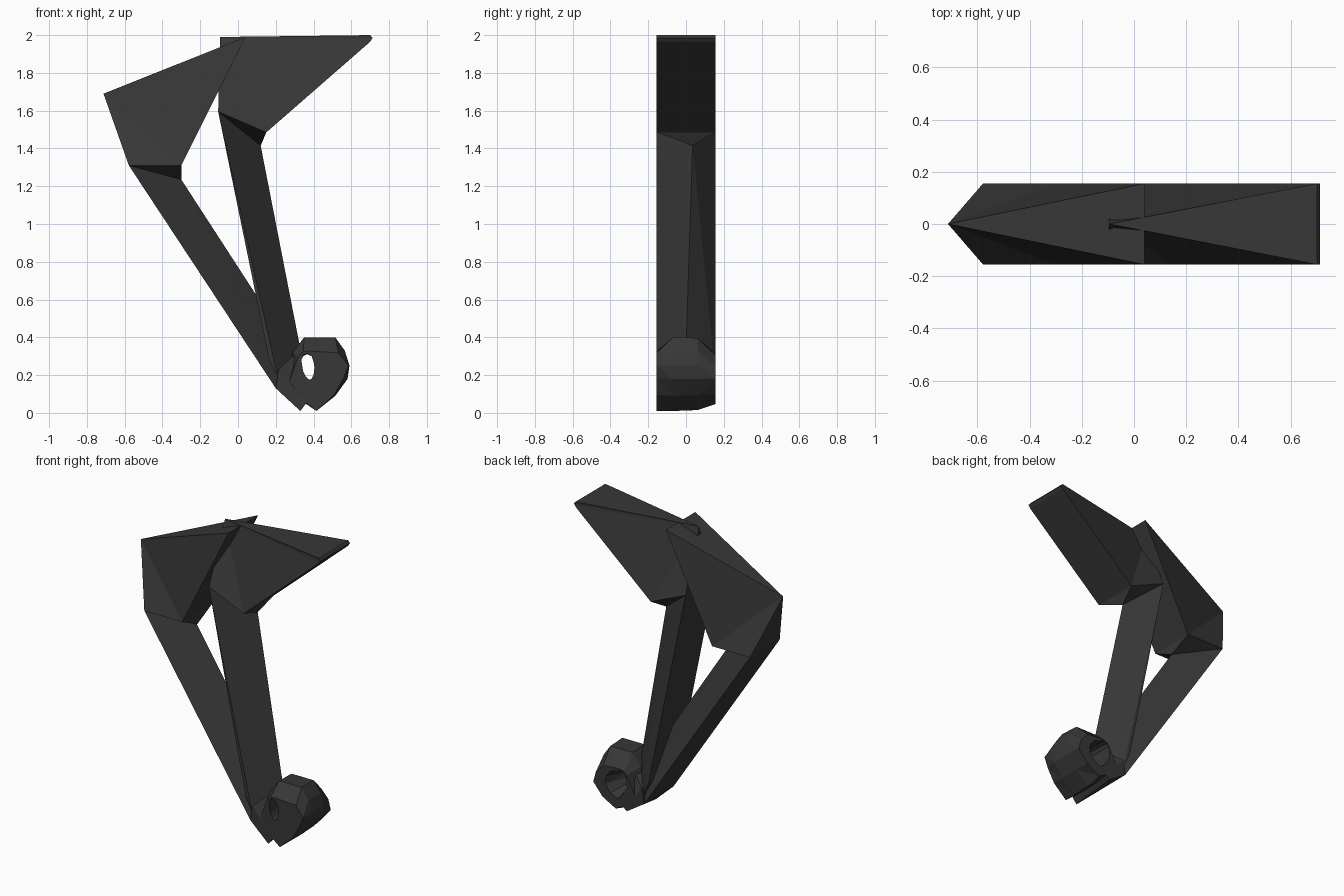
import bpy, bmesh

if "Cube" in bpy.data.objects:
    bpy.data.objects.remove(bpy.data.objects["Cube"])

W = 0.155  # half depth

dark = bpy.data.materials.new("dark charcoal")
dark.diffuse_color = (0.038, 0.038, 0.038, 1)
dark.use_nodes = True
dark.node_tree.nodes["Principled BSDF"].inputs["Base Color"].default_value = dark.diffuse_color


def finish(name, bm):
    bmesh.ops.recalc_face_normals(bm, faces=bm.faces)
    mesh = bpy.data.meshes.new(name)
    bm.to_mesh(mesh)
    bm.free()
    mesh.materials.append(dark)
    obj = bpy.data.objects.new(name, mesh)
    bpy.context.collection.objects.link(obj)


def faceted(name, wide, ridge):
    """Convex solid from (x, z) corners spanning the full depth and single (x, y, z) points."""
    bm = bmesh.new()
    for x, z in wide:
        for y in (-W, W):
            bm.verts.new((x, y, z))
    for p in ridge:
        bm.verts.new(p)
    res = bmesh.ops.convex_hull(bm, input=bm.verts)
    junk = [g for g in res["geom_interior"] if isinstance(g, bmesh.types.BMVert)]
    bmesh.ops.delete(bm, geom=junk, context="VERTS")
    finish(name, bm)


def blade(name, apex, chain):
    """Full-depth strip along the (x, z) chain, its sides fanned in to one apex."""
    bm = bmesh.new()
    a = bm.verts.new(apex)
    pairs = [[bm.verts.new((x, y, z)) for y in (-W, W)] for x, z in chain]
    for (p, q), (r, s) in zip(pairs, pairs[1:]):
        bm.faces.new((p, q, s, r))
        bm.faces.new((a, p, r))
        bm.faces.new((a, s, q))
    for p, q in (pairs[0], pairs[-1]):
        bm.faces.new((a, p, q))
    finish(name, bm)


# Left blade with pointed outer corner, its neck and its arm
blade("left_blade", (-0.712, 0, 1.69), [(0.04, 1.99), (-0.30, 1.31), (-0.578, 1.31)])
faceted("left_neck", [(-0.578, 1.31), (-0.30, 1.31)], [(-0.30, 0, 1.235)])
faceted("left_arm", [(-0.578, 1.31), (0.20, 0.13)], [(-0.30, 0, 1.235), (0.30, 0, 0.31)])

# Right blade with blunt tip, its neck and its arm
blade("right_blade", (-0.095, 0, 1.99),
      [(0.70, 2.0), (0.712, 1.985), (0.70, 1.965), (0.15, 1.485), (-0.105, 1.595)])
faceted("right_neck", [(-0.105, 1.595), (0.15, 1.485)], [(0.12, 0.035, 1.415)])
faceted("right_arm", [(-0.105, 1.595), (0.165, 0.28), (0.21, 0.19)],
        [(0.12, 0.035, 1.415), (0.33, 0, 0.34)])

# Wedge joining both arms to the ring
faceted("wrist", [(0.20, 0.13), (0.215, 0.23)],
        [(0.33, -W, 0.01), (0.325, W, 0.05), (0.36, -W, 0.05), (0.35, W, 0.07),
         (0.32, -0.08, 0.33), (0.32, 0.08, 0.29)])

# Craggy ring: outer (x, z), inner (x, z), then how far out the front, back and back-inner edges sit
stations = [
    ((0.29, 0.32), (0.335, 0.28), 0.40, 0.15, 0.0),
    ((0.35, 0.40), (0.345, 0.305), 0.20, 0.0, -0.05),
    ((0.435, 0.40), (0.37, 0.315), 0.15, 0.0, -0.05),
    ((0.515, 0.40), (0.39, 0.30), 0.25, 0.15, 0.0),
    ((0.565, 0.33), (0.40, 0.27), 0.80, 0.60, 0.25),
    ((0.59, 0.25), (0.405, 0.24), 0.97, 0.80, 0.40),
    ((0.58, 0.18), (0.40, 0.20), 0.88, 0.95, 0.45),
    ((0.515, 0.09), (0.39, 0.18), 0.95, 0.90, 0.45),
    ((0.415, 0.01), (0.375, 0.175), 1.0, 0.78, 0.35),
    ((0.35, 0.055), (0.36, 0.19), 0.95, 0.85, 0.30),
    ((0.26, 0.16), (0.345, 0.22), 0.85, 0.95, 0.25),
]
bm = bmesh.new()
rings = []
for (ox, oz), (ix, iz), front, back, back_in in stations:
    def at(f, y):
        return bm.verts.new((ix + (ox - ix) * f, y, iz + (oz - iz) * f))
    rings.append([at(0, -W), at(front, -W), at(1, -0.07), at(0.97, 0.06), at(back, W), at(back_in, W),
                  at(0, 0)])
for a, b in zip(rings, rings[1:] + rings[:1]):
    for k in range(7):
        n = (k + 1) % 7
        bm.faces.new((a[k], a[n], b[n], b[k]))
bmesh.ops.triangulate(bm, faces=bm.faces)
finish("craggy_ring", bm)
